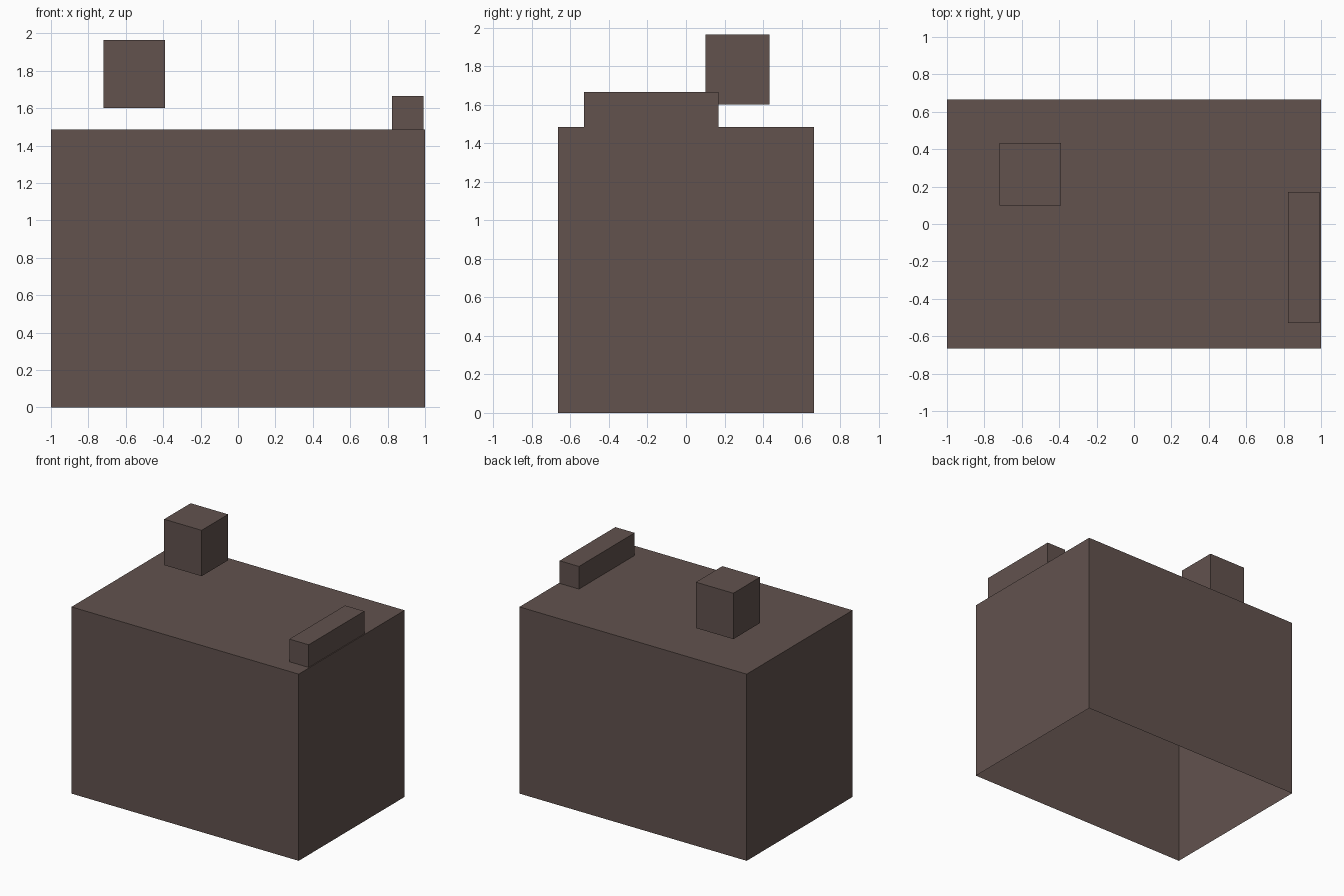
import bpy
import bmesh
from mathutils import Vector

default = bpy.data.objects.get("Cube")
if default:
    bpy.data.objects.remove(default, do_unlink=True)

# Single dull brown colour
brown = bpy.data.materials.new("dull_brown")
brown.use_nodes = True
colour = (0.122, 0.085, 0.076, 1)
brown.diffuse_color = colour
brown.node_tree.nodes["Principled BSDF"].inputs["Base Color"].default_value = colour


def open_box(name, low, high):
    """Flat-sided box between two corners, without its underside."""
    low, high = Vector(low), Vector(high)
    bm = bmesh.new()
    bmesh.ops.create_cube(bm, size=1)
    bmesh.ops.scale(bm, vec=high - low, verts=bm.verts)
    bmesh.ops.translate(bm, vec=(low + high) / 2, verts=bm.verts)
    bm.normal_update()
    under = [f for f in bm.faces if f.normal.z < -0.5]
    bmesh.ops.delete(bm, geom=under, context='FACES')
    mesh = bpy.data.meshes.new(name)
    bm.to_mesh(mesh)
    bm.free()
    mesh.materials.append(brown)
    obj = bpy.data.objects.new(name, mesh)
    bpy.context.collection.objects.link(obj)
    return obj


# Main block, open below
open_box("main_block", (-1, -0.665, 0), (1, 0.665, 1.485))
# Low bar along the left edge of the top
open_box("top_bar", (0.823, -0.53, 1.485), (0.993, 0.17, 1.665))
# Small block hovering above the right rear of the top
open_box("raised_block", (-0.72, 0.10, 1.60), (-0.39, 0.433, 1.965))
